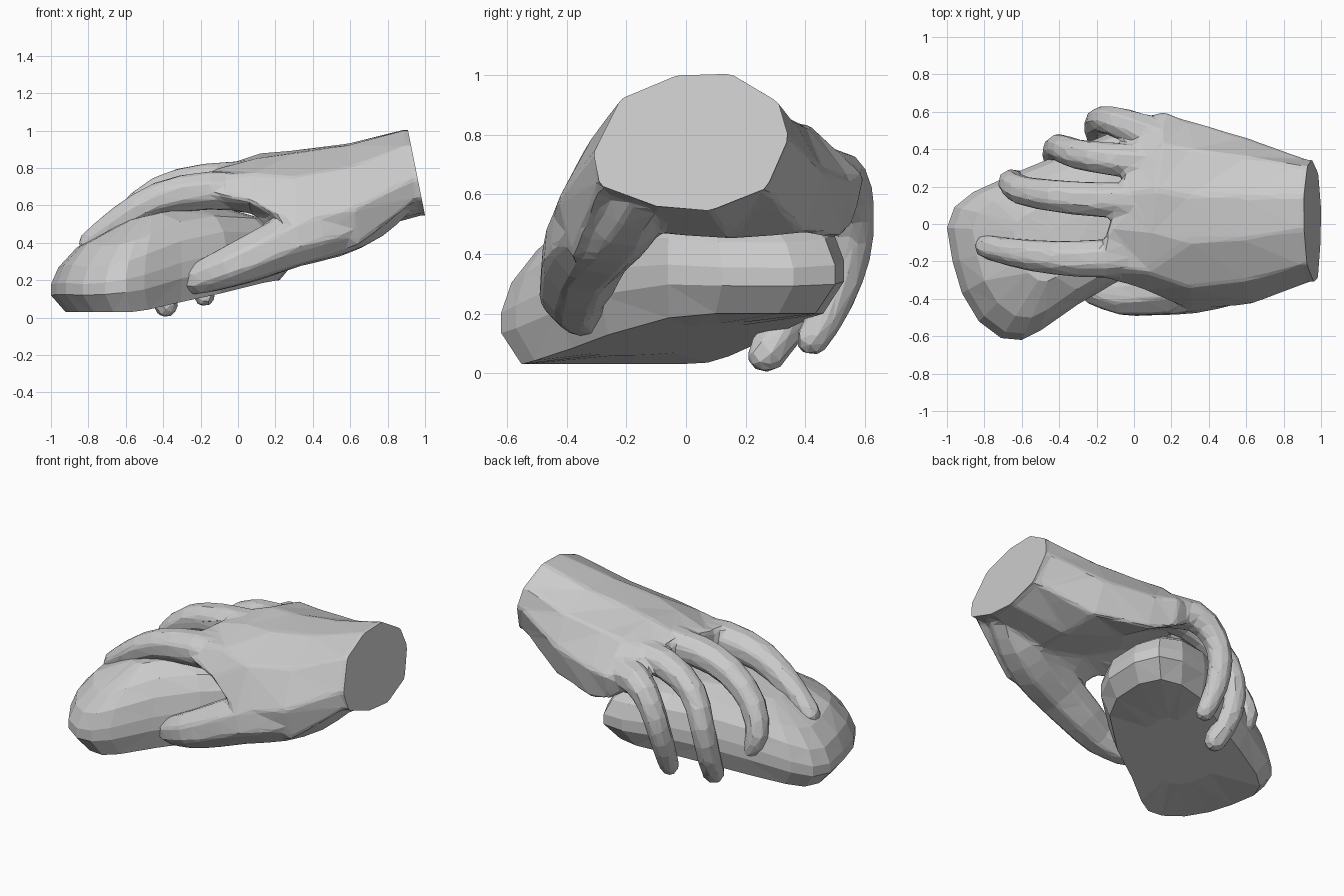
import bpy, bmesh, math
from mathutils import Vector

if "Cube" in bpy.data.objects:
    bpy.data.objects.remove(bpy.data.objects["Cube"])


def skin(name, rings):
    """Bridge equal-sized closed rings and cap both ends."""
    bm = bmesh.new()
    vs = [[bm.verts.new(p) for p in r] for r in rings]
    n = len(vs[0])
    for a, b in zip(vs, vs[1:]):
        for i in range(n):
            j = (i + 1) % n
            bm.faces.new((a[i], a[j], b[j], b[i]))
    bm.faces.new(vs[0])
    bm.faces.new(vs[-1])
    bmesh.ops.recalc_face_normals(bm, faces=bm.faces)
    bmesh.ops.triangulate(bm, faces=[f for f in bm.faces if len(f.verts) == 4])
    me = bpy.data.meshes.new(name)
    bm.to_mesh(me)
    bm.free()
    ob = bpy.data.objects.new(name, me)
    bpy.context.collection.objects.link(ob)
    return ob


def smooth_path(pts):
    """Insert one Catmull-Rom point between each pair of path points."""
    v = [Vector(p) for p in pts]
    out = []
    for i in range(len(v) - 1):
        a, b = v[max(i - 1, 0)], v[min(i + 2, len(v) - 1)]
        out += [v[i], (v[i] + v[i + 1]) * 0.5625 - (a + b) * 0.0625]
    return out + [v[-1]]


def digit(name, pts, sides=8):
    """Tapered tube through (x, y, z, radius) points with a rounded tip."""
    p = smooth_path(pts)
    end = (p[-1] - p[-2]).xyz.normalized()
    r = p[-1].w
    p.append(Vector((*(p[-1].xyz + end * r * 0.6), r * 0.8)))
    p.append(Vector((*(p[-1].xyz + end * r * 0.35), r * 0.4)))
    side = Vector((0, 1, 0))
    rings = []
    for i, q in enumerate(p):
        t = (p[min(i + 1, len(p) - 1)].xyz - p[max(i - 1, 0)].xyz).normalized()
        side = (side - t * side.dot(t)).normalized()
        up = t.cross(side)
        rings.append([q.xyz + q.w * 1.05 * (side * math.cos(a) + up * math.sin(a))
                      for a in (2 * math.pi * (k + 0.5) / sides for k in range(sides))])
    return skin(name, rings)


# Palm and wrist: x, slant by height, shear by y, then (y, z) outline
wrist = [(-.31, .74), (-.22, .92), (-.03, 1.0), (.15, 1.005), (.31, .91),
         (.345, .79), (.27, .62), (.08, .545), (-.10, .56), (-.29, .63)]
sections = [
    (1.10, .20, 0, wrist),
    (0.93, .20, 0, wrist),
    (0.60, .10, 0, [(-.43, .58), (-.31, .80), (-.08, .92), (.15, .93), (.36, .85),
                    (.46, .68), (.40, .47), (.15, .45), (-.12, .47), (-.38, .38)]),
    (0.30, 0, 0, [(-.46, .50), (-.34, .75), (-.10, .88), (.15, .895), (.40, .83),
                  (.55, .65), (.52, .45), (.25, .52), (-.10, .54), (-.34, .34)]),
    (0.10, 0, .1, [(-.36, .62), (-.26, .77), (-.05, .85), (.18, .88), (.42, .83),
                   (.60, .66), (.56, .50), (.30, .60), (.00, .61), (-.23, .55)]),
    (-.13, 0, .3, [(-.27, .69), (-.20, .77), (-.02, .79), (.16, .81), (.38, .77),
                   (.57, .66), (.55, .57), (.32, .65), (.03, .66), (-.20, .62)]),
]
hand = skin("hand", [[(x + s * (.78 - z) + h * y, y, z) for y, z in o]
                     for x, s, h, o in sections])

# Thumb and fingers curling over the object
digits = [
    digit("thumb", [(.86, -.15, .64, .10), (.70, -.21, .55, .14), (.52, -.28, .475, .15),
                    (.30, -.335, .415, .145), (.10, -.36, .33, .13),
                    (-.06, -.38, .265, .11), (-.22, -.345, .205, .085)]),
    digit("index_finger", [(.15, -.15, .66, .10), (-.15, -.185, .68, .105), (-.42, -.18, .635, .092),
                           (-.63, -.155, .52, .078), (-.79, -.12, .40, .064)]),
    digit("middle_finger", [(.12, .13, .74, .10), (-.18, .13, .73, .095), (-.42, .15, .67, .087),
                            (-.60, .18, .52, .078), (-.66, .225, .36, .068), (-.62, .23, .26, .058)]),
    digit("ring_finger", [(.15, .33, .72, .09), (-.10, .345, .71, .09), (-.31, .375, .60, .08),
                          (-.40, .41, .42, .073), (-.42, .37, .22, .07), (-.385, .27, .066, .066)]),
    digit("little_finger", [(.22, .43, .65, .10), (-.02, .52, .65, .09), (-.14, .555, .54, .075),
                            (-.19, .55, .40, .07), (-.20, .50, .25, .065), (-.18, .425, .115, .058)]),
]
bpy.context.view_layer.objects.active = hand
for d in digits:
    m = hand.modifiers.new(d.name, 'BOOLEAN')
    m.operation, m.solver, m.object = 'UNION', 'EXACT', d
    bpy.ops.object.modifier_apply(modifier=m.name)
    bpy.data.objects.remove(d)

# Blend the digits into the palm, then reduce to low-poly facets
m = hand.modifiers.new("blend", 'REMESH')
m.mode, m.voxel_size = 'VOXEL', 0.014
m = hand.modifiers.new("soften", 'SMOOTH')
m.factor, m.iterations = 0.5, 10
m = hand.modifiers.new("facets", 'DECIMATE')
m.ratio = 0.03
for m in list(hand.modifiers):
    bpy.ops.object.modifier_apply(modifier=m.name)

# Flat slanted cut across the wrist
bm = bmesh.new()
bm.from_mesh(hand.data)
cut = bmesh.ops.bisect_plane(bm, geom=bm.verts[:] + bm.edges[:] + bm.faces[:],
                             plane_co=(.953, 0, .78), plane_no=(1, 0, .2), clear_outer=True)
bmesh.ops.holes_fill(bm, edges=[e for e in cut['geom_cut'] if isinstance(e, bmesh.types.BMEdge)])
for f in bm.faces:
    f.smooth = False
bm.to_mesh(hand.data)
bm.free()

# Held pebble-shaped object: plan outline stacked in tapering layers
plan = [(-1, -.02), (-.96, .09), (-.86, .17), (-.62, .28), (-.40, .37), (-.12, .49), (.08, .53),
        (.23, .50), (.30, .36), (.29, .12), (.20, -.06), (-.06, -.29), (-.30, -.43), (-.50, -.57),
        (-.60, -.62), (-.71, -.61), (-.83, -.52), (-.92, -.37), (-.97, -.20)]
layers = [(.4, 0), (.88, 0), (1, .29), (1, .48), (.94, .72), (.79, .90), (.45, .99), (.15, 1)]


def layer(scale, f):
    ring = []
    for px, py in plan:
        x, y = -.35 + (px + .35) * scale, -.05 + (py + .05) * scale
        low = .03 + .17 * min(1, max(0, (.8 * x + .5 * y + .7) / .85))
        top = .59 - .35 * (x + .15) ** 2 - .4 * max(0, -.3 - y)
        ring.append((x, y, low + f * (top - low)))
    return ring


skin("held_object", [layer(*l) for l in layers])
